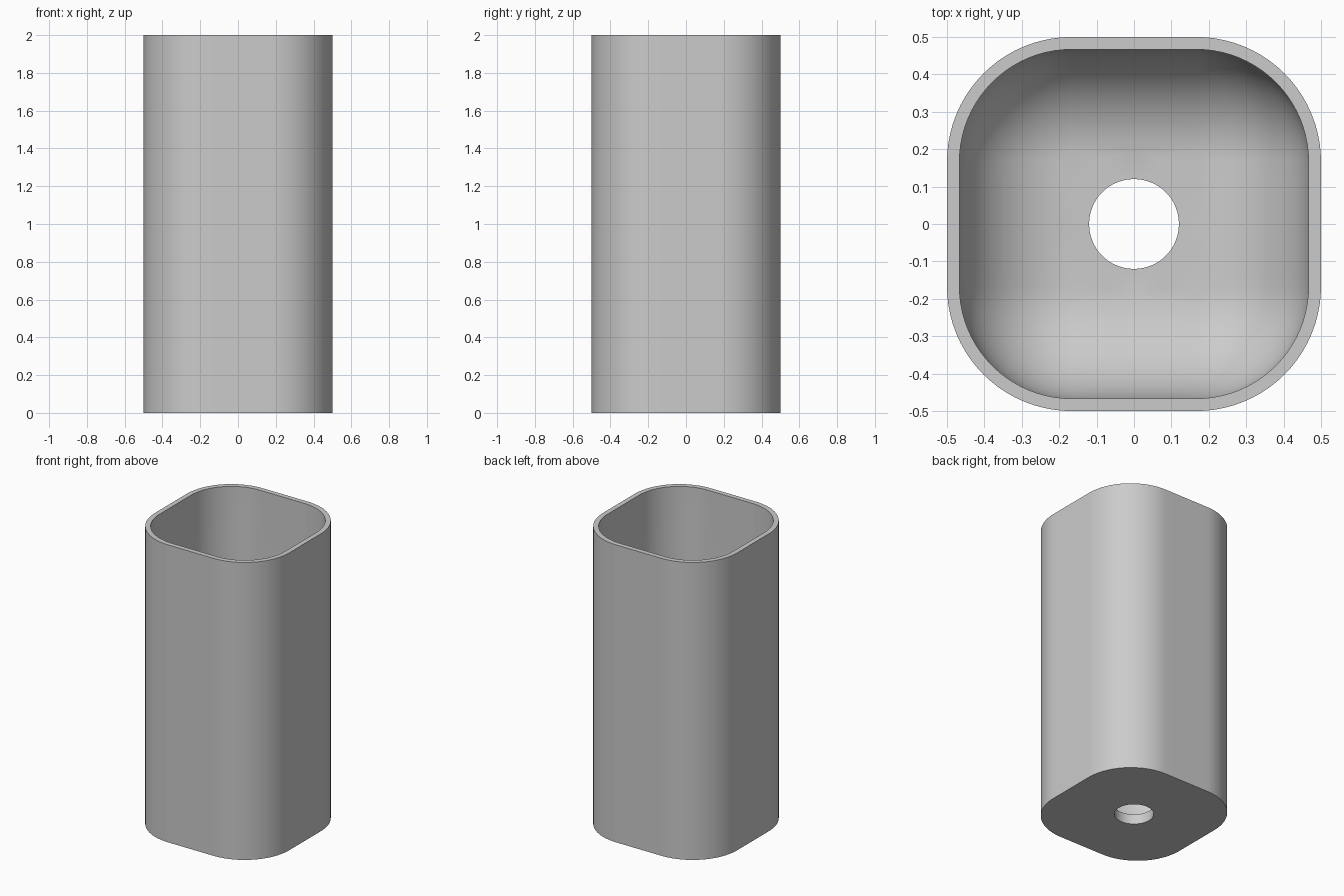
import bpy, bmesh, math
from mathutils import Vector

cube = bpy.data.objects.get("Cube")
if cube:
    bpy.data.objects.remove(cube)

CORE = 1 / 6       # half length of the straight sides
FLOOR = 0.067      # floor thickness
FILLET = 0.3       # inside corner and floor fillet radius
ARC, SIDE = 20, 8  # segments per corner and per straight side


def rounded_square(radius, z):
    """Square of half size CORE grown outwards by radius."""
    points = []
    for q in range(4):
        a = q * math.pi / 2
        centre = Vector((math.cos(a + math.pi / 4), math.sin(a + math.pi / 4), 0)) * CORE * math.sqrt(2)
        for i in range(ARC + 1):
            b = a + i / ARC * math.pi / 2
            points.append(centre + Vector((math.cos(b), math.sin(b), 0)) * radius)
        along = Vector((-math.cos(a), -math.sin(a), 0)) * 2 * CORE
        last = points[-1]
        points += [last + along * j / SIDE for j in range(1, SIDE)]
    return [Vector((p.x, p.y, z)) for p in points]


def circle(radius, z):
    """Circle whose points line up with those of the rounded square."""
    ring = [Vector((p.x, p.y, 0)).normalized() * radius for p in rounded_square(FILLET, 0)]
    return [p + Vector((0, 0, z)) for p in ring]


# Rings run from the drain hole, out and up the wall, then down the inside
rings = [circle(0.12, 0), rounded_square(1 / 3, 0), rounded_square(1 / 3, 2), rounded_square(FILLET, 2)]
STEPS = 20
for k in range(STEPS, 0, -1):
    t = 0.1 + (math.pi / 2 - 0.1) * (k - 1) / (STEPS - 1)
    rings.append(rounded_square(FILLET * math.sin(t), FLOOR + FILLET * (1 - math.cos(t))))
rings += [circle(0.19, FLOOR), circle(0.12, FLOOR)]

bm = bmesh.new()
loops = [[bm.verts.new(p) for p in ring] for ring in rings]
for k, lower in enumerate(loops):
    upper = loops[(k + 1) % len(loops)]
    for i in range(len(lower)):
        j = (i + 1) % len(lower)
        bm.faces.new((lower[i], lower[j], upper[j], upper[i]))
bmesh.ops.recalc_face_normals(bm, faces=bm.faces)
mesh = bpy.data.meshes.new("square_cup")
bm.to_mesh(mesh)
bm.free()

# Plain grey finish
grey = bpy.data.materials.new("grey")
grey.use_nodes = True
grey.diffuse_color = (0.6, 0.6, 0.6, 1)
grey.node_tree.nodes["Principled BSDF"].inputs["Base Color"].default_value = grey.diffuse_color
mesh.materials.append(grey)

cup = bpy.data.objects.new("square_cup", mesh)
bpy.context.collection.objects.link(cup)
bpy.ops.object.select_all(action="DESELECT")
cup.select_set(True)
bpy.context.view_layer.objects.active = cup
bpy.ops.object.shade_smooth_by_angle(angle=math.radians(30))
